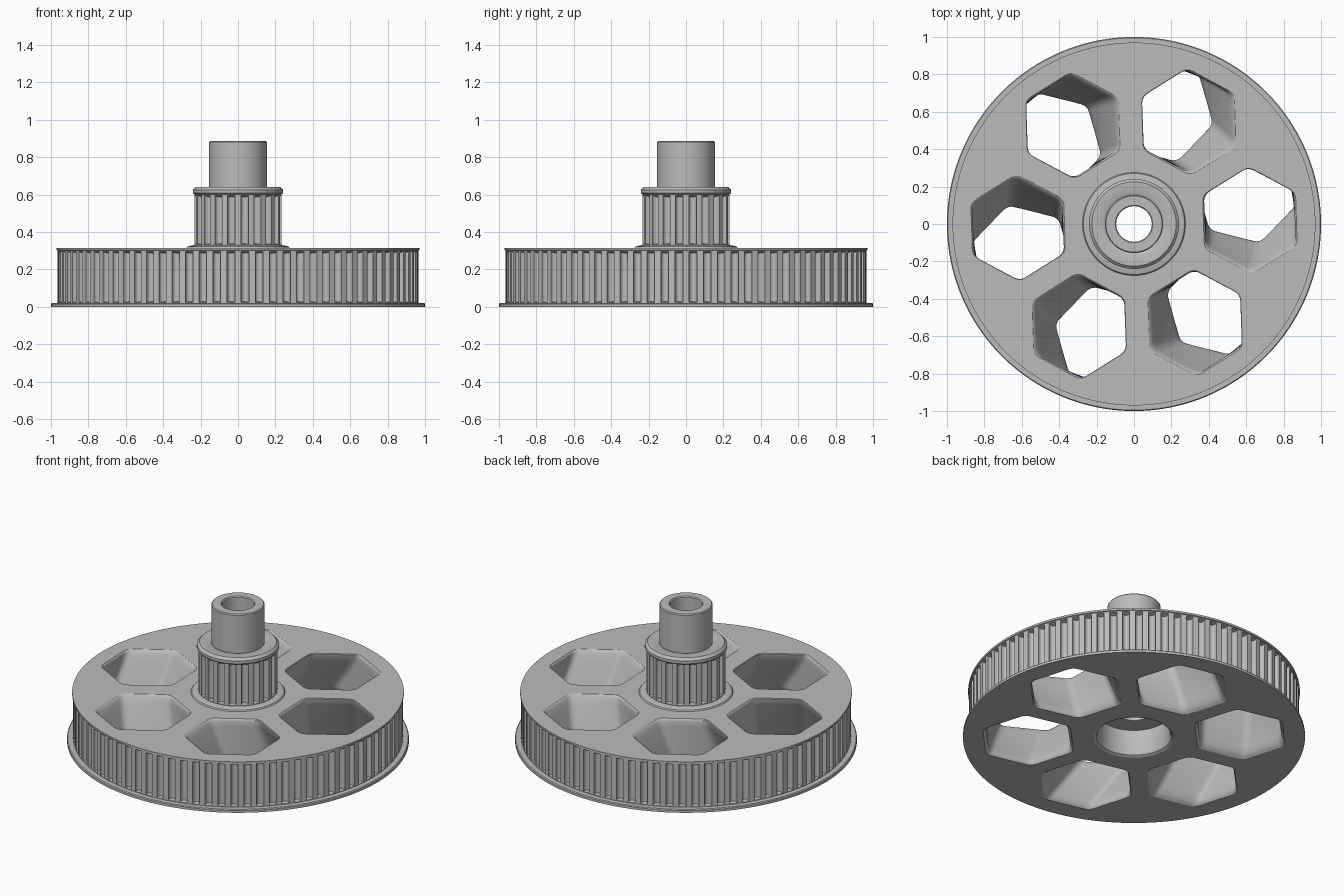
import bpy, bmesh
from math import sin, cos, pi, radians

old = bpy.data.objects.get("Cube")
if old:
    bpy.data.objects.remove(old, do_unlink=True)

grey = bpy.data.materials.new("plain grey")
grey.use_nodes = True
grey.diffuse_color = (0.5, 0.5, 0.5, 1)
grey.node_tree.nodes["Principled BSDF"].inputs["Base Color"].default_value = (0.5, 0.5, 0.5, 1)


def make_object(name, bm):
    bmesh.ops.recalc_face_normals(bm, faces=bm.faces)
    mesh = bpy.data.meshes.new(name)
    bm.to_mesh(mesh)
    bm.free()
    mesh.materials.append(grey)
    obj = bpy.data.objects.new(name, mesh)
    bpy.context.collection.objects.link(obj)
    return obj


def bridge(bm, a, b):
    for i in range(len(a)):
        j = (i + 1) % len(a)
        bm.faces.new((a[i], a[j], b[j], b[i]))


def loft(bm, rings):
    """Closed solid through a list of point rings."""
    loops = [[bm.verts.new(p) for p in ring] for ring in rings]
    for a, b in zip(loops, loops[1:]):
        bridge(bm, a, b)
    bm.faces.new(loops[0][::-1])
    bm.faces.new(loops[-1])


def revolve(profile, segments):
    """Ring-shaped solid from a closed radius/height profile."""
    bm = bmesh.new()
    loops = []
    for i in range(segments):
        a = 2 * pi * i / segments
        loops.append([bm.verts.new((r * cos(a), r * sin(a), z)) for r, z in profile])
    for i, loop in enumerate(loops):
        bridge(bm, loop, loops[(i + 1) % segments])
    return bm


def add_slots(bm, count, radius, low, high, width=0.021, depth=0.03, slope=0.013):
    """Round-bottomed belt slots with sloping ends."""
    outer = radius + 0.015
    root = radius - depth
    section = [(outer, -width)]
    for k in range(9):
        t = pi * k / 8
        section.append((root + width * (1 - sin(t)), -width * cos(t)))
    section.append((outer, width))
    for i in range(count):
        a = 2 * pi * (i + 0.5) / count
        rings = []
        for z, way in ((low, 0.4), (high, -1)):
            rings.append([(r * cos(a) - s * sin(a), r * sin(a) + s * cos(a),
                           z + way * slope * (outer - r) / (outer - root))
                          for r, s in section])
        loft(bm, rings)


def rounded_hexagon(size, fillet=0.06, steps=5):
    """Hexagon outline with filleted corners, one corner up."""
    points = []
    for c in range(6):
        corner = radians(60 * c + 30)
        d = size - fillet / cos(pi / 6)
        for k in range(steps + 1):
            t = corner + radians(60 * (k / steps - 0.5))
            points.append((d * cos(corner) + fillet * cos(t),
                           d * sin(corner) + fillet * sin(t)))
    return points


def add_window(bm, start, top, twist):
    """Twisted hexagonal opening with eased rims."""
    levels = [(-0.02, 0.02), (0, 0.02), (0.01, 0.008), (0.025, 0)]
    levels += [(0.025 + (top - 0.04) * k / 8, 0) for k in range(1, 9)]
    levels += [(top - 0.005, 0.004), (top, 0.01), (top + 0.02, 0.01)]
    rings = []
    for z, ease in levels:
        part = min(max(1 - z / top, 0), 1)
        a = start + twist * part
        ring = []
        for x, y in rounded_hexagon(0.277 + ease):
            x += 0.62
            ring.append((x * cos(a) - y * sin(a), x * sin(a) + y * cos(a), z))
        rings.append(ring)
    loft(bm, rings)


# One-piece pulley: flanged wheel, collar, small pulley, shaft, bore and recess
profile = [
    (0.235, 0), (1, 0), (1, 0.015), (0.995, 0.02), (0.964, 0.02),
    (0.964, 0.3), (0.97, 0.303), (0.97, 0.315),
    (0.275, 0.315), (0.27, 0.322), (0.24, 0.33), (0.232, 0.33),
    (0.232, 0.6), (0.24, 0.607), (0.24, 0.625), (0.225, 0.64), (0.165, 0.64),
    (0.155, 0.635), (0.155, 0.88), (0.15, 0.886), (0.1, 0.886), (0.095, 0.88),
    (0.095, 0.17), (0.212, 0.17), (0.212, 0.025), (0.22, 0.008)]
pulley = make_object("compound_belt_pulley", revolve(profile, 160))

# Cutters for the belt slots and the six windows
slots = bmesh.new()
add_slots(slots, 80, 0.964, 0.022, 0.299)
add_slots(slots, 20, 0.232, 0.332, 0.599)
windows = bmesh.new()
for i in range(6):
    add_window(windows, radians(60 * i + 1.8), 0.315, radians(15))

cutters = [make_object("slot_cutter", slots), make_object("window_cutter", windows)]
for cutter in cutters:
    cutter.hide_render = True
    mod = pulley.modifiers.new(cutter.name, "BOOLEAN")
    mod.operation = "DIFFERENCE"
    mod.solver = "EXACT"
    mod.object = cutter

# Bake the cuts, then drop the cutters
graph = bpy.context.evaluated_depsgraph_get()
graph.update()
baked = bpy.data.meshes.new_from_object(pulley.evaluated_get(graph))
pulley.modifiers.clear()
pulley.data = baked
for cutter in cutters:
    bpy.data.objects.remove(cutter, do_unlink=True)

# Smooth curved walls, crisp rims
bpy.ops.object.select_all(action="DESELECT")
pulley.select_set(True)
bpy.context.view_layer.objects.active = pulley
bpy.ops.object.shade_smooth_by_angle(angle=radians(28))
